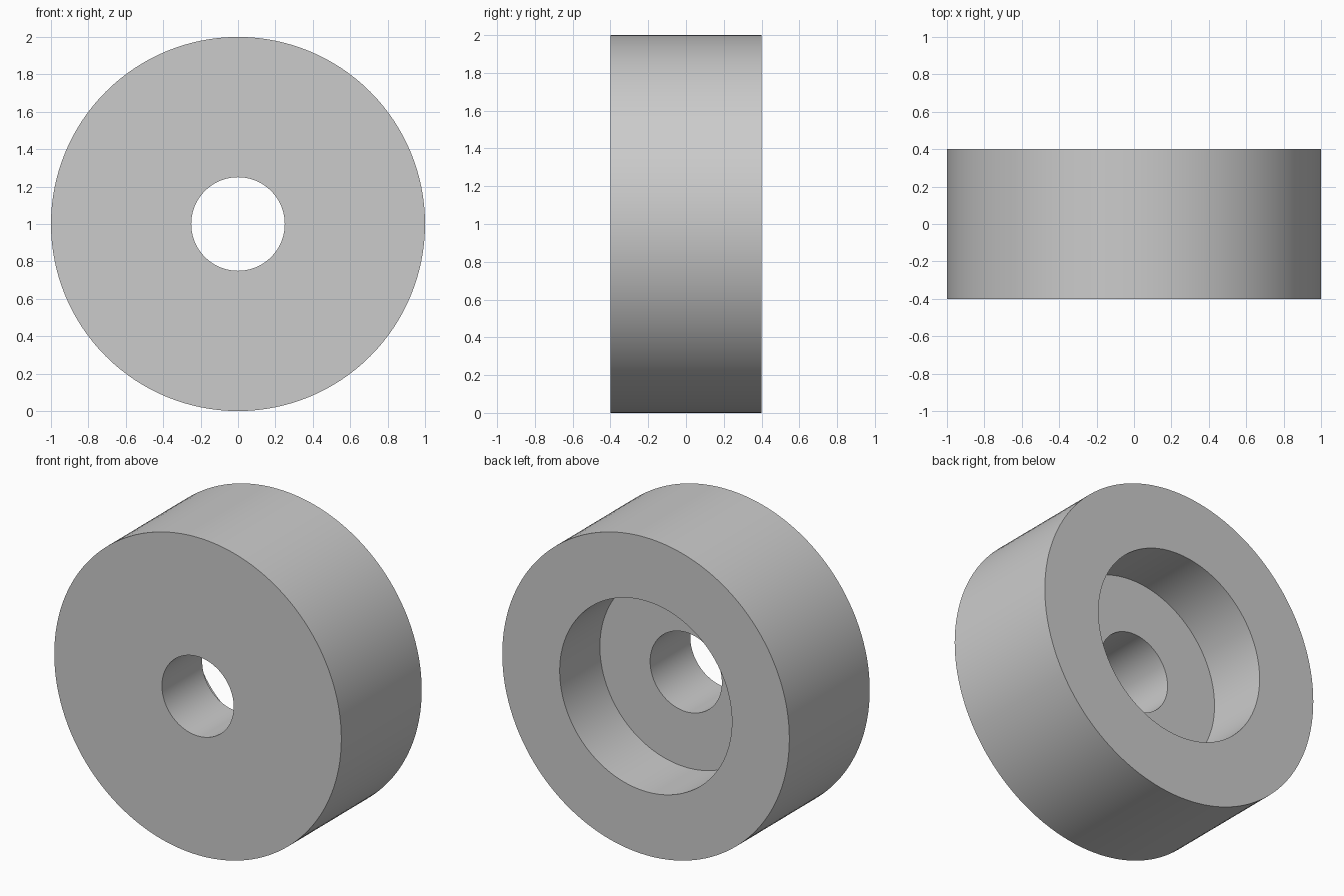
import bpy
import bmesh
import math
from mathutils import Matrix, Vector

cube = bpy.data.objects.get("Cube")
if cube:
    bpy.data.objects.remove(cube, do_unlink=True)

SEGMENTS = 128
RADIUS, HALF_WIDTH = 1.0, 0.4
HOLE_RADIUS, RECESS_RADIUS = 0.25, 0.6
RECESS_FLOOR = 0.0

# Plain grey
grey = bpy.data.materials.new("plain_grey")
grey.use_nodes = True
colour = (0.6, 0.6, 0.6, 1)
grey.diffuse_color = colour
grey.node_tree.nodes["Principled BSDF"].inputs["Base Color"].default_value = colour

# Closed cross-section (radius, y): outer wall, back rim, recess, through hole
profile = [
    (RADIUS, -HALF_WIDTH),
    (RADIUS, HALF_WIDTH),
    (RECESS_RADIUS, HALF_WIDTH),
    (RECESS_RADIUS, RECESS_FLOOR),
    (HOLE_RADIUS, RECESS_FLOOR),
    (HOLE_RADIUS, -HALF_WIDTH),
]

# Spin the cross-section about the y axis
bm = bmesh.new()
verts = [bm.verts.new((r, y, 0)) for r, y in profile]
edges = [bm.edges.new((a, b)) for a, b in zip(verts, verts[1:] + verts[:1])]
bmesh.ops.spin(bm, geom=verts + edges, cent=(0, 0, 0), axis=(0, 1, 0),
               angle=math.tau, steps=SEGMENTS, use_merge=True)
bmesh.ops.remove_doubles(bm, verts=bm.verts, dist=0.0001)
bmesh.ops.recalc_face_normals(bm, faces=bm.faces)
bmesh.ops.transform(bm, matrix=Matrix.Translation(Vector((0, 0, RADIUS))), verts=bm.verts)

mesh = bpy.data.meshes.new("recessed_roller")
bm.to_mesh(mesh)
bm.free()
mesh.materials.append(grey)
roller = bpy.data.objects.new("recessed_roller", mesh)
bpy.context.collection.objects.link(roller)

# Smooth round walls with crisp rims
bpy.ops.object.select_all(action="DESELECT")
roller.select_set(True)
bpy.context.view_layer.objects.active = roller
bpy.ops.object.shade_smooth_by_angle(angle=math.radians(30))
